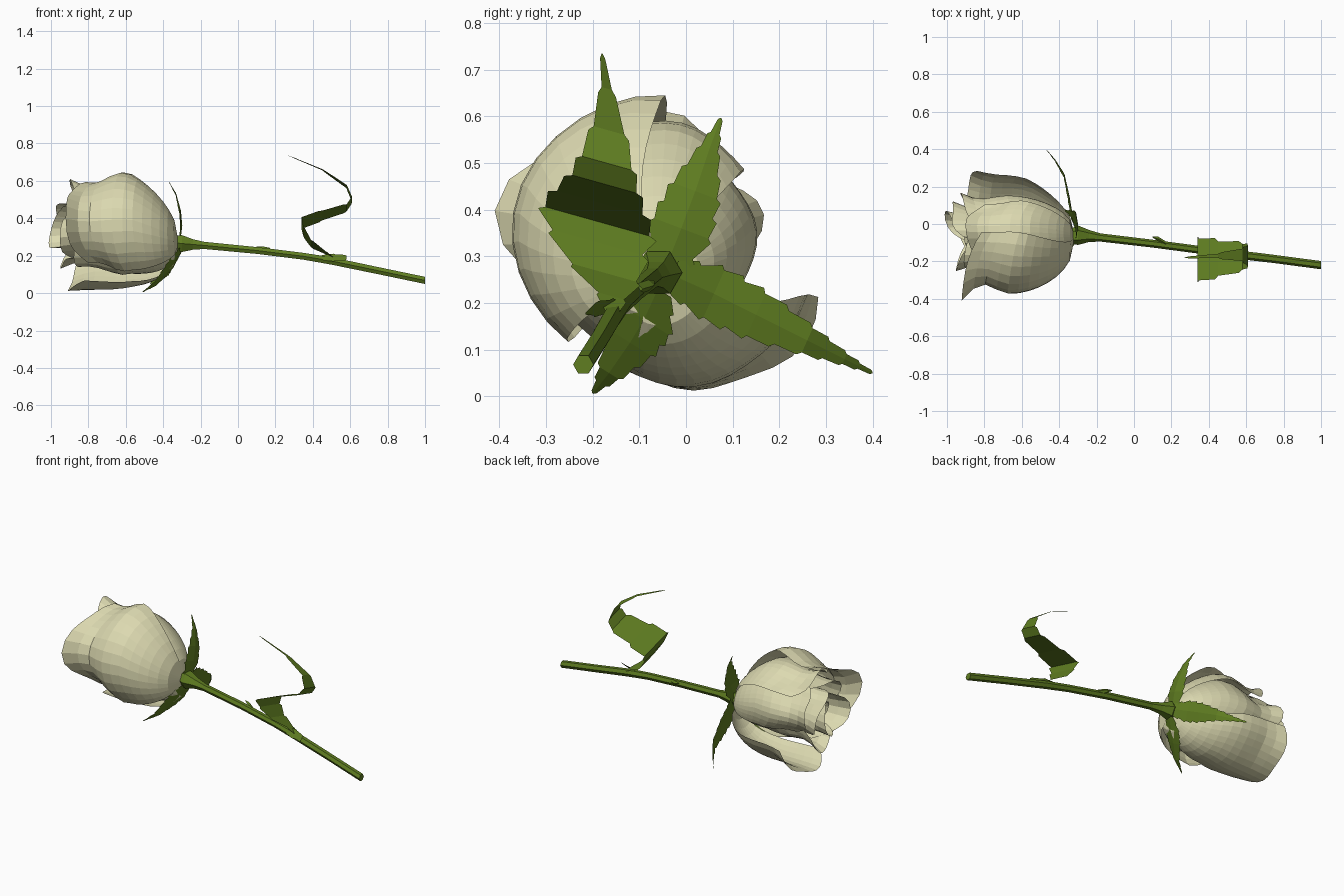
import bpy, math
from mathutils import Vector


def material(name, rgb):
    m = bpy.data.materials.new(name)
    m.diffuse_color = (*rgb, 1)
    return m


cream = material("cream petal", (0.72, 0.70, 0.44))
green = material("leaf green", (0.115, 0.205, 0.015))


def grid_object(name, rows, mat, closed=False):
    """Skin a list of equally long point rows."""
    n = len(rows[0])
    verts = [p for row in rows for p in row]
    faces = []
    for i in range(len(rows) - 1):
        for j in range(n if closed else n - 1):
            k = (j + 1) % n
            faces.append((i * n + j, i * n + k, (i + 1) * n + k, (i + 1) * n + j))
    if closed:
        faces.append(tuple(reversed(range(n))))
        faces.append(tuple(range(len(verts) - n, len(verts))))
    me = bpy.data.meshes.new(name)
    me.from_pydata(verts, [], faces)
    me.materials.append(mat)
    ob = bpy.data.objects.new(name, me)
    bpy.context.collection.objects.link(ob)
    return ob


def tube(name, path, sides=6):
    """Tube running roughly along x; path points are x, y, z, radius."""
    rows = []
    for x, y, z, r in path:
        rows.append([(x, y + r * math.cos(2 * math.pi * k / sides),
                      z + r * math.sin(2 * math.pi * k / sides)) for k in range(sides)])
    return grid_object(name, rows, green, True)


def blade(name, path, across, fold=0.0, steps=1):
    """Saw-edged leaf; path points are x, y, z, half width."""
    side = Vector(across).normalized()
    rows = []
    for i in range(len(path) - 1):
        step = (Vector(path[i + 1][:3]) - Vector(path[i][:3])) / steps
        for s in range(steps):
            x, y, z, w = [a + (b - a) * s / steps for a, b in zip(path[i], path[i + 1])]
            w2 = w + (path[i + 1][3] - path[i][3]) * 0.85 / steps
            c = Vector((x, y, z))
            for p, hw in ((c, w * 0.95), (c + step * 0.85, w2 * 1.08 + 0.003)):
                lift = Vector((fold * hw, 0, 0))
                rows.append([p - side * hw + lift, p, p + side * hw + lift])
    x, y, z, w = path[-1]
    c = Vector((x, y, z))
    rows.append([c - side * w, c, c + side * w])
    return grid_object(name, rows, green)


def petal(name, mid, half, length, rmax, pinch=0.0, lip=0.0, lip_u=0.0, cut=0.2,
          wave=0.01, grow=0.0, shift=(0, 0)):
    """Cupped petal wrapped round the flower axis (angles in degrees, 0 = +y, 90 = up).
    pinch draws the rim inwards, lip curls its tip outwards around lip_u."""
    n, m = 12, 12
    rows = []
    for i in range(m + 1):
        v = (i / m) ** 1.3
        row = []
        for j in range(n + 1):
            u = 2 * j / n - 1
            l = v * length * (1 - cut * abs(u) ** 3 + 0.02 * math.sin(4 * u + mid))
            r = 0.02 + (rmax - 0.02) * math.sin(min(1, l / 0.36) * math.pi / 2) ** 0.43
            t = min(1, max(0, (v - 0.55) / 0.35))
            r -= pinch * t * t * (3 - 2 * t)
            r += lip * max(0, (v - 0.8) / 0.2) ** 1.3 * math.exp(-5 * (u - lip_u) ** 2)
            r += wave * math.sin(5 * u + mid) * v * v + grow * u * v
            a = math.radians(mid + half * u * (0.75 + 0.25 * math.sin(math.pi * min(1, v * 1.3) / 2)))
            k = min(1, l / 0.25)
            row.append((-0.32 - l, -0.07 + shift[0] * k + r * math.cos(a),
                        0.265 + (0.065 + shift[1]) * k + r * math.sin(a)))
        rows.append(row)
    return grid_object(name, rows, cream)


# Stem with swollen calyx
tube("stem", [(1.0, -0.22, 0.068, 0.022), (0.75, -0.187, 0.12, 0.022), (0.5, -0.157, 0.172, 0.023),
              (0.35, -0.138, 0.197, 0.021), (0.1, -0.105, 0.228, 0.021), (-0.18, -0.072, 0.255, 0.022),
              (-0.24, -0.064, 0.26, 0.032), (-0.3, -0.06, 0.265, 0.052), (-0.34, -0.065, 0.27, 0.04)])
tube("stem_thorn", [(0.17, -0.105, 0.23, 0.012), (0.13, -0.08, 0.238, 0.012), (0.10, -0.07, 0.246, 0.003)], 4)

# Bent leaf on the stem
blade("leaf", [(0.52, -0.16, 0.18, 0.015), (0.47, -0.16, 0.215, 0.03), (0.39, -0.175, 0.265, 0.075),
               (0.35, -0.19, 0.33, 0.105), (0.34, -0.19, 0.375, 0.122), (0.45, -0.185, 0.415, 0.1),
               (0.58, -0.175, 0.455, 0.075), (0.61, -0.17, 0.50, 0.058), (0.58, -0.165, 0.57, 0.036),
               (0.45, -0.17, 0.66, 0.012), (0.27, -0.18, 0.735, 0.001)], (0, 1, -0.28))
blade("leaf_bract", [(0.45, -0.16, 0.19, 0.02), (0.52, -0.18, 0.19, 0.025), (0.58, -0.205, 0.19, 0.015)],
      (0, 0.6, 0.6))

# Sepals
blade("sepal_top", [(-0.31, -0.05, 0.26, 0.035), (-0.298, -0.01, 0.36, 0.065), (-0.305, 0.02, 0.44, 0.052),
                    (-0.33, 0.05, 0.53, 0.02), (-0.37, 0.075, 0.597, 0.001)], (0, 0.93, -0.35), -0.15, 2)
blade("sepal_back", [(-0.30, -0.03, 0.26, 0.035), (-0.33, 0.06, 0.22, 0.058), (-0.345, 0.15, 0.175, 0.052),
                     (-0.37, 0.26, 0.12, 0.03), (-0.42, 0.34, 0.08, 0.012), (-0.47, 0.4, 0.05, 0.001)],
      (0, 0.4, 0.9), -0.15, 2)
blade("sepal_bottom", [(-0.30, -0.06, 0.23, 0.035), (-0.34, -0.09, 0.165, 0.065), (-0.38, -0.12, 0.115, 0.055),
                       (-0.44, -0.165, 0.05, 0.025), (-0.51, -0.2, 0.006, 0.001)], (0, 0.8, -0.5), -0.15, 2)

# Outer petals
petal("petal_outer_front", 158, 74, 0.59, 0.305, 0.07, 0.10, 0.15, 0.16, 0.012, -0.01, (0, 0.01))
petal("petal_outer_bottom", -66, 50, 0.58, 0.28, 0.0, 0.05, 0.5, 0.12, 0.012, 0.01, (0.05, -0.03))
petal("petal_outer_back", 22, 48, 0.60, 0.22, 0.03, 0.05, 0.0, 0.15, 0.015)
petal("petal_outer_top", 84, 46, 0.57, 0.26, 0.03, 0.04, 0.0, 0.15, 0.015)

# Inner petals, wrapped ever tighter
petal("petal_middle_front", 200, 75, 0.56, 0.24, 0.05, 0.0, 0, 0.2, 0.015)
petal("petal_middle_bottom", -75, 60, 0.62, 0.18, 0.02, 0.05, 0.3, 0.2, 0.015)
petal("petal_middle_back", 30, 70, 0.66, 0.17, 0.03, 0.05, -0.3, 0.2, 0.015)
petal("petal_middle_top", 120, 75, 0.58, 0.21, 0.03, 0.0, 0, 0.2, 0.018)
petal("petal_inner_front", 190, 95, 0.62, 0.14, 0.0, 0.03, 0, 0.15, 0.015, 0.02)
petal("petal_inner_back", -10, 100, 0.68, 0.11, 0.0, 0.03, 0.2, 0.15, 0.015, 0.02)
petal("petal_heart", 90, 165, 0.58, 0.06, 0.0, 0.0, 0, 0.1, 0.01, 0.025)
